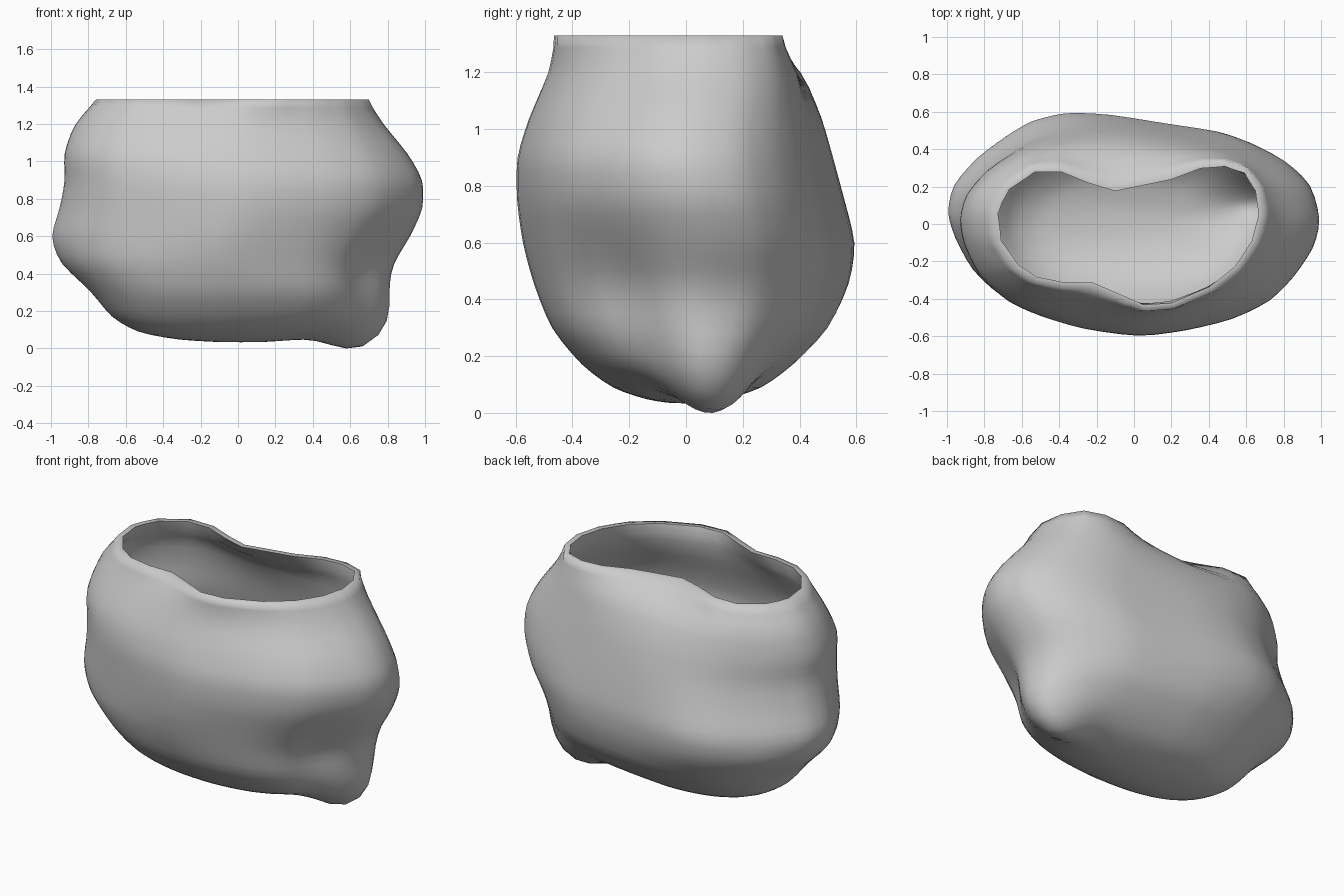
import bpy, bmesh, math
from mathutils import Vector

if "Cube" in bpy.data.objects:
    bpy.data.objects.remove(bpy.data.objects["Cube"])

# Kidney-shaped mouth outline and fuller belly outline, paired point by point
MOUTH = [(.70, .05), (.68, .19), (.61, .30), (.49, .34), (.35, .33), (.19, .27), (-.10, .21), (-.23, .25),
         (-.38, .31), (-.54, .31), (-.69, .21), (-.735, .13), (-.76, .06), (-.74, -.10), (-.64, -.24),
         (-.53, -.31), (-.38, -.34), (-.23, -.34), (.05, -.46), (.21, -.45), (.42, -.36), (.56, -.25),
         (.61, -.18), (.66, -.10)]
BELLY = [(1, .05), (.95, .24), (.8, .36), (.65, .43), (.5, .48), (.22, .515), (-.1, .575), (-.35, .6),
         (-.54, .55), (-.66, .46), (-.82, .345), (-.97, .2), (-1, .05), (-.94, -.08), (-.83, -.25),
         (-.68, -.38), (-.5, -.45), (-.3, -.53), (0, -.6), (.25, -.555), (.5, -.49), (.7, -.39),
         (.82, -.26), (.95, -.10)]
# z, x min, x max, y min, y max, belly share, roundness
LEVELS = [(1.33, -.76, .70, -.465, .34, 0, 0), (1.20, -.885, .785, -.49, .425, .5, .4),
          (1.04, -.94, .92, -.56, .49, .85, .65), (.90, -.93, 1.0, -.605, .53, 1, .55),
          (.75, -.96, 1.0, -.605, .57, 1, .4), (.60, -1.01, .93, -.585, .61, 1, .3),
          (.46, -.96, .84, -.545, .59, 1, .6), (.30, -.78, .79, -.48, .51, 1, 1),
          (.17, -.68, .70, -.37, .38, 1, 1), (.09, -.54, .49, -.26, .27, 1, 1),
          (.05, -.33, .29, -.14, .14, 1, 1)]
TOP = LEVELS[0][0]
WALL = 0.045
POWER = 2.35


def section(z, x0, x1, y0, y1, w, s):
    pts = [Vector(a).lerp(Vector(b), w) for a, b in zip(MOUTH, BELLY)]
    xs, ys = [p.x for p in pts], [p.y for p in pts]
    unit = lambda v, t: 2 * (v - min(t)) / (max(t) - min(t)) - 1
    out = []
    for p in pts:
        u, v = unit(p.x, xs), unit(p.y, ys)
        r = (abs(u) ** POWER + abs(v) ** POWER) ** (1 / POWER)
        k = 1 + (1 / r - 1) * s * (1 if u < 0 else .6)
        out.append(Vector(((x0 + x1 + u * k * (x1 - x0)) / 2, (y0 + y1 + v * k * (y1 - y0)) / 2, z)))
    return out


def push(bm, centre, size, move):
    for v in bm.verts:
        r = sum(((v.co[i] - centre[i]) / size[i]) ** 2 for i in range(3))
        v.co += Vector(move) * math.exp(-r)


# Outer skin lofted through the levels, closed at the bottom
bm = bmesh.new()
rings = [[bm.verts.new(p) for p in section(*lv)] for lv in LEVELS]
n = len(MOUTH)
for a, b in zip(rings, rings[1:]):
    for i in range(n):
        j = (i + 1) % n
        bm.faces.new((a[i], b[i], b[j], a[j]))
tip = bm.verts.new((.04, 0, .03))
for i in range(n):
    bm.faces.new((rings[-1][i], tip, rings[-1][(i + 1) % n]))
bmesh.ops.recalc_face_normals(bm, faces=bm.faces)
bmesh.ops.subdivide_edges(bm, edges=bm.edges[:], cuts=2, use_grid_fill=True)

# Hollow beside the foot, then the blunt foot knob at lower right
push(bm, (.76, -.28, .38), (.2, .16, .2), (-.05, .05, 0))
push(bm, (.62, .11, .10), (.16, .17, .16), (.05, 0, -.14))
push(bm, (.76, .11, .16), (.13, .18, .13), (.08, 0, 0))

# Soften the loft bands, keeping the mouth fixed
for _ in range(3):
    free = [v for v in bm.verts if not v.is_boundary]
    bmesh.ops.smooth_vert(bm, verts=free, factor=.5, use_axis_x=True, use_axis_y=True, use_axis_z=True)

# Seat the foot on the floor
low = min(v.co.z for v in bm.verts)
for v in bm.verts:
    d = math.hypot(v.co.x - .65, v.co.y - .11)
    v.co.z -= low * max(0, 1 - v.co.z / .3) * math.exp(-(d / .2) ** 2)
low = min(v.co.z for v in bm.verts)
for v in bm.verts:
    v.co.z -= low * (1 - v.co.z / TOP)

# Inner skin and lip
bm.normal_update()
outer_verts, outer_faces = bm.verts[:], bm.faces[:]
rim = [e for e in bm.edges if e.is_boundary]
inner = {}
for v in outer_verts:
    d = v.normal.copy()
    on_rim = v.is_boundary
    if on_rim:
        d.z = 0
        d.normalize()
    inner[v] = bm.verts.new(v.co - d * (.033 if on_rim else WALL))
for f in outer_faces:
    bm.faces.new([inner[v] for v in reversed(f.verts)])
for e in rim:
    a, b = e.verts
    bm.faces.new((a, b, inner[b], inner[a]))
bmesh.ops.recalc_face_normals(bm, faces=bm.faces)

# Smooth everywhere, with a crisp inner edge on the lip
for f in bm.faces:
    f.smooth = True
for e in rim:
    bm.edges.get([inner[v] for v in e.verts]).smooth = False

mesh = bpy.data.meshes.new("lumpy_pot")
bm.to_mesh(mesh)
bm.free()
pot = bpy.data.objects.new("lumpy_pot", mesh)
bpy.context.collection.objects.link(pot)
